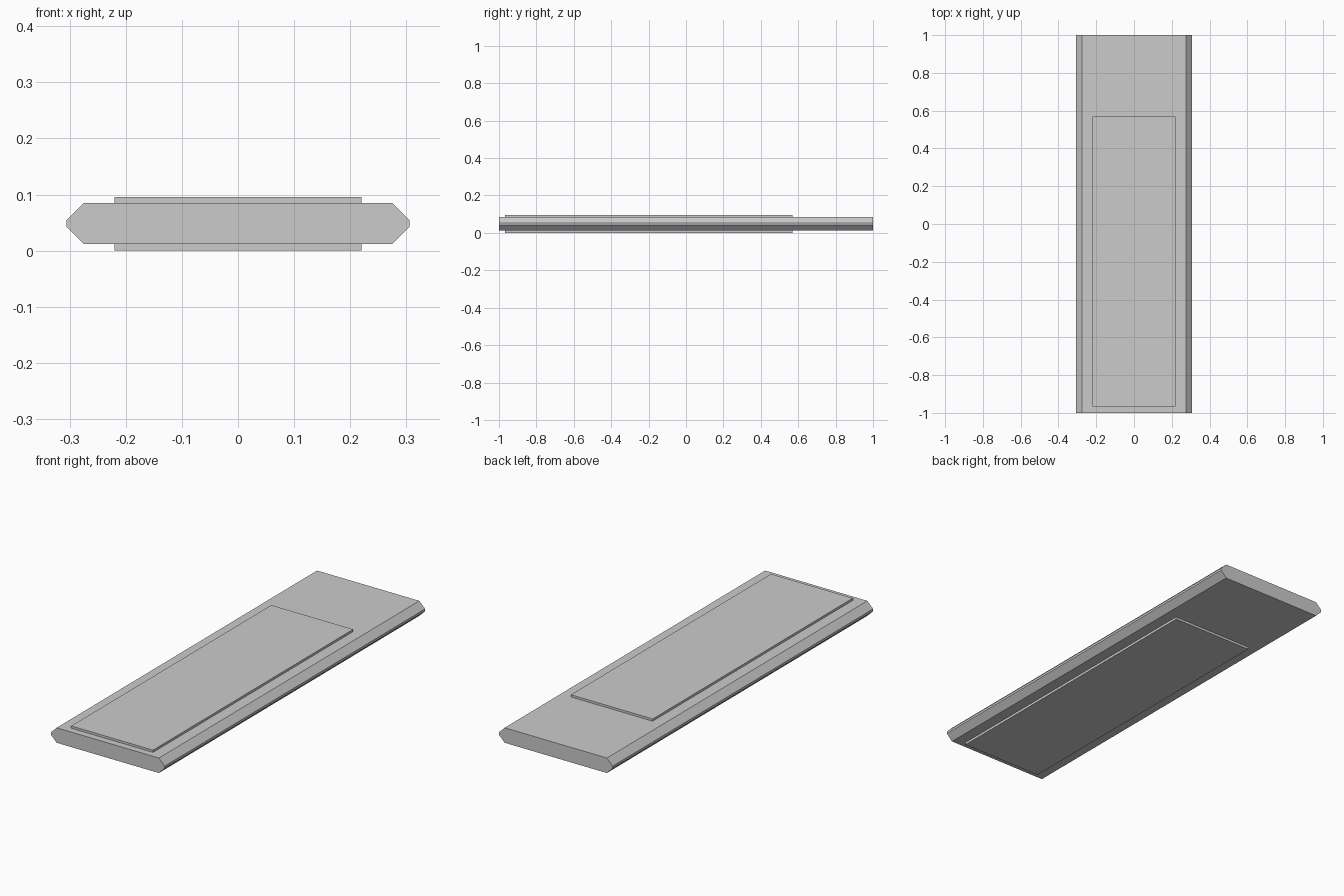
import bpy

if "Cube" in bpy.data.objects:
    bpy.data.objects.remove(bpy.data.objects["Cube"])


def prism(name, profile, y0, y1):
    """Extrude an (x, z) outline along y into a closed solid."""
    n = len(profile)
    verts = [(x, y, z) for y in (y0, y1) for x, z in profile]
    faces = [tuple(range(n)), tuple(reversed(range(n, 2 * n)))]
    faces += [(i, i + n, (i + 1) % n + n, (i + 1) % n) for i in range(n)]
    mesh = bpy.data.meshes.new(name)
    mesh.from_pydata(verts, [], faces)
    mesh.update()
    obj = bpy.data.objects.new(name, mesh)
    bpy.context.collection.objects.link(obj)
    return obj


# Main slab: flat bar with chamfered long edges
right_side = [(0.275, 0.012), (0.306, 0.043), (0.306, 0.054), (0.275, 0.085)]
left_side = [(-x, z) for x, z in reversed(right_side)]
prism("slab", right_side + left_side, -1.0, 1.0)

# Thin raised panels on the top and bottom faces
for name, z0, z1 in (("top_panel", 0.085, 0.096), ("bottom_panel", 0.0, 0.012)):
    outline = [(-0.22, z0), (0.22, z0), (0.22, z1), (-0.22, z1)]
    prism(name, outline, -0.967, 0.57)
